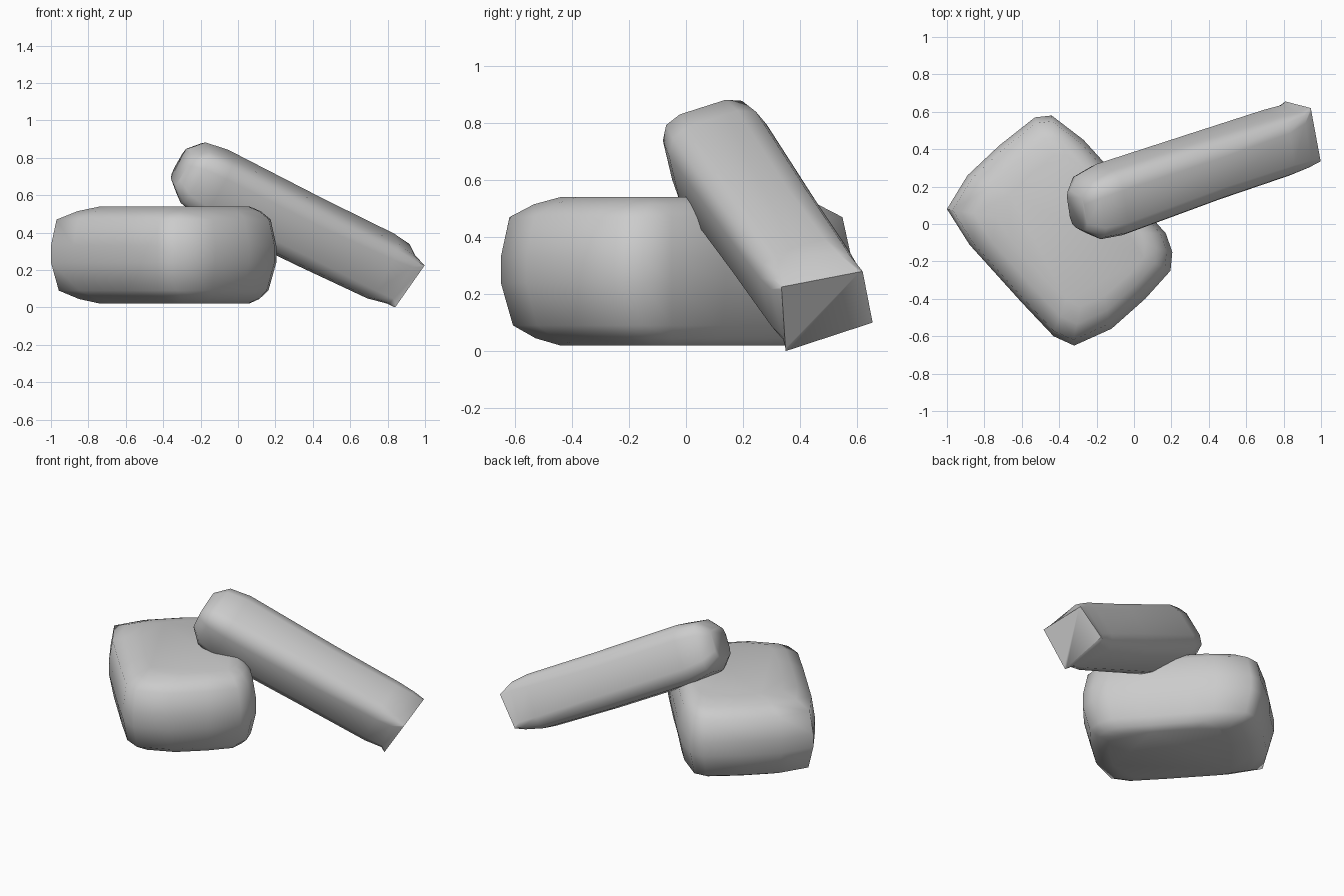
import bpy, bmesh, math
from mathutils import Vector

if "Cube" in bpy.data.objects:
    bpy.data.objects.remove(bpy.data.objects["Cube"])


def loft(name, rings, angle):
    """Skin a list of equal-length rings and close both ends."""
    bm = bmesh.new()
    loops = [[bm.verts.new(p) for p in ring] for ring in rings]
    n = len(loops[0])
    for a, b in zip(loops, loops[1:]):
        for i in range(n):
            j = (i + 1) % n
            bm.faces.new((a[i], a[j], b[j], b[i]))
    bm.faces.new(loops[0][::-1])
    bm.faces.new(loops[-1])
    bmesh.ops.recalc_face_normals(bm, faces=bm.faces)
    mesh = bpy.data.meshes.new(name)
    bm.to_mesh(mesh)
    bm.free()
    obj = bpy.data.objects.new(name, mesh)
    bpy.context.collection.objects.link(obj)
    bpy.ops.object.select_all(action='DESELECT')
    obj.select_set(True)
    bpy.context.view_layer.objects.active = obj
    bpy.ops.object.shade_smooth_by_angle(angle=math.radians(angle))
    return obj


# Block stone: worn four-sided outline, tapered at the top and bottom
outline = [(-1, .08), (-.89, .26), (-.72, .42), (-.53, .57), (-.44, .58),
           (-.27, .45), (-.17, .34), (.0, .14), (.17, -.05), (.205, -.15),
           (.195, -.25), (.06, -.4), (-.12, -.56), (-.32, -.65), (-.43, -.6),
           (-.6, -.42), (-.88, -.11)]
centre = Vector((-.4, -.04))
levels = [(.02, .66, .06), (.045, .8, .03), (.09, .93, 0), (.24, 1, 0),
          (.33, 1, 0), (.47, .95, 0), (.515, .81, .03), (.54, .66, .06)]
rings = []
for z, s, shift in levels:
    ring = []
    for p in outline:
        q = centre + (Vector(p) - centre) * s
        ring.append((q.x + shift, q.y, z))
    rings.append(ring)
loft("block_stone", rings, 60)

# Leaning stone: long rounded bar running from a square foot to a blunt top
axis = Vector((.863, .263, -.431)).normalized()
height = axis.cross(Vector((-.13, .95, .30))).normalized()
width = height.cross(axis).normalized()
foot = Vector((.897, .485, .152))


def section(t, w, h, c, dw, dh):
    """Rectangle with rounded corners, at distance t up from the foot."""
    o = foot - axis * t + width * dw + height * dh
    k = c * .3
    ring = []
    for sx, sy, flip in ((1, 1, 0), (-1, 1, 1), (-1, -1, 0), (1, -1, 1)):
        pts = [(w, h - c), (w - k, h - k), (w - c, h)]
        for u, v in (pts[::-1] if flip else pts):
            ring.append(o + width * (u * sx) + height * (v * sy))
    return ring


# Foot face corners, ordered as in section()
corners = [(.945, .62, .28), (.998, .335, .225), (.84, .35, 0), (.81, .655, .10)]
foot_ring = []
for i, c in enumerate(corners):
    c = Vector(c)
    prev, nxt = Vector(corners[i - 1]), Vector(corners[(i + 1) % 4])
    foot_ring += [c.lerp(prev, .04), c, c.lerp(nxt, .04)]
bar = [foot_ring]
bar += [section(*a) for a in [(.05, .157, .15, .05, -.003, .008),
                              (.16, .165, .172, .075, -.008, .004),
                              (.6, .172, .178, .09, -.02, 0),
                              (1.2, .182, .182, .09, -.04, .005),
                              (1.33, .165, .16, .08, -.045, .01),
                              (1.405, .105, .095, .05, -.045, .01)]]
loft("leaning_stone", bar, 60)
